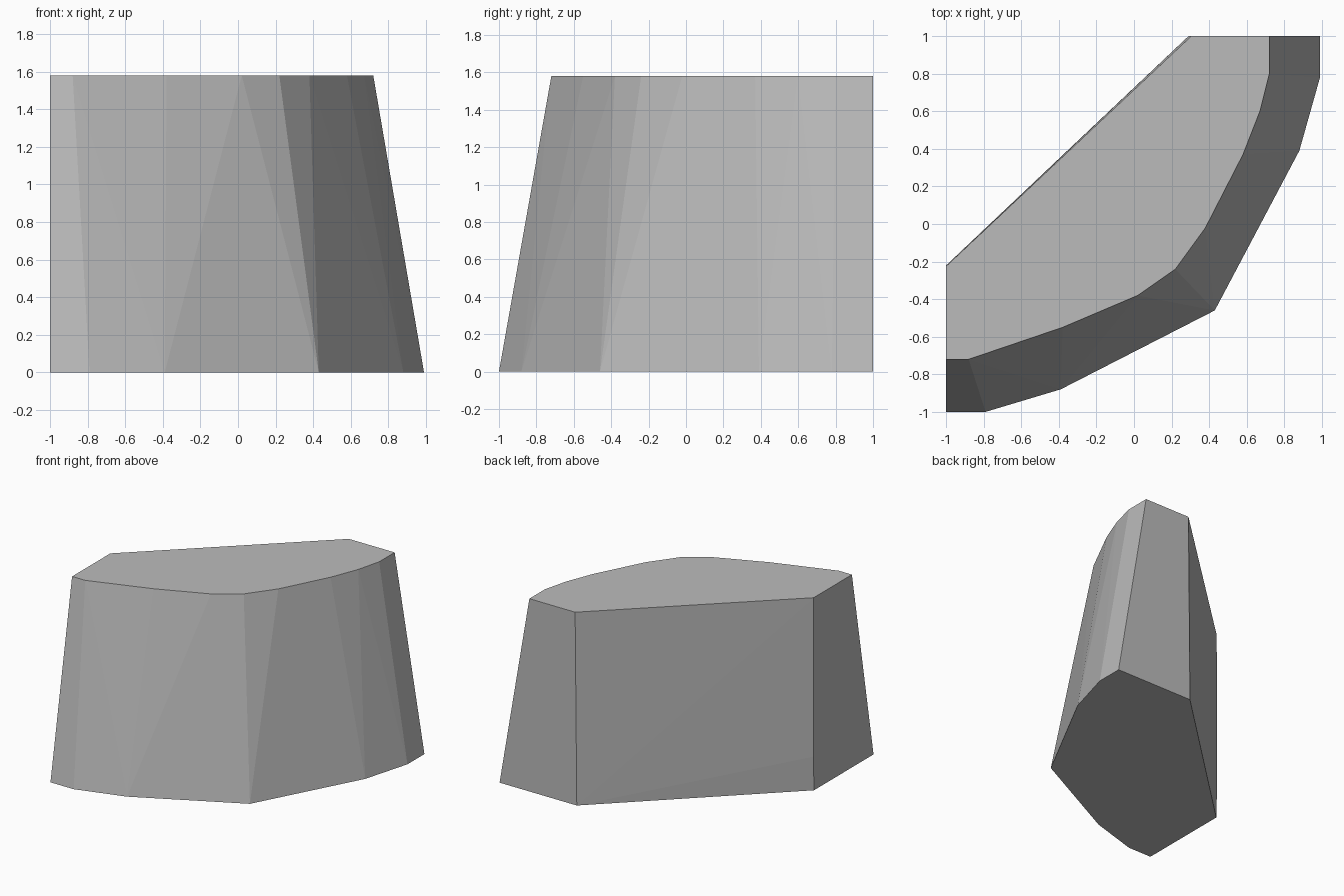
import bpy
import bmesh

cube = bpy.data.objects.get("Cube")
if cube:
    bpy.data.objects.remove(cube, do_unlink=True)

HEIGHT = 1.58

# Footprint outline: curved front, straight diagonal back
base = [(-1, -0.23), (-1, -1), (-0.79, -1), (-0.39, -0.88), (0.43, -0.46),
        (0.88, 0.39), (0.99, 0.78), (0.99, 1), (0.29, 1)]

# Smaller top outline, drawn in from the front and the left
top = [(-1, -0.225), (-1, -0.72), (-0.88, -0.72), (-0.38, -0.55), (0.02, -0.38),
       (0.22, -0.24), (0.38, -0.02), (0.58, 0.37), (0.67, 0.6), (0.72, 0.8),
       (0.72, 1), (0.305, 1)]

# Slight bulge low on the back right edge
points = [(x, y, 0) for x, y in base] + [(x, y, HEIGHT) for x, y in top]
points.append((-1, -0.22, 0.28))

# Wrap the outlines in one faceted convex block
bm = bmesh.new()
for p in points:
    bm.verts.new(p)
hull = bmesh.ops.convex_hull(bm, input=bm.verts)
loose = {g for g in hull["geom_interior"] + hull["geom_unused"]
         if isinstance(g, bmesh.types.BMVert)}
bmesh.ops.delete(bm, geom=list(loose), context="VERTS")
bmesh.ops.dissolve_limit(bm, angle_limit=0.002, verts=bm.verts, edges=bm.edges)
bmesh.ops.recalc_face_normals(bm, faces=bm.faces)

mesh = bpy.data.meshes.new("tapered_block")
bm.to_mesh(mesh)
bm.free()
block = bpy.data.objects.new("tapered_block", mesh)
bpy.context.collection.objects.link(block)

# Single plain grey
grey = bpy.data.materials.new("plain_grey")
grey.use_nodes = True
colour = (0.5, 0.5, 0.5, 1)
grey.diffuse_color = colour
grey.node_tree.nodes["Principled BSDF"].inputs["Base Color"].default_value = colour
mesh.materials.append(grey)
